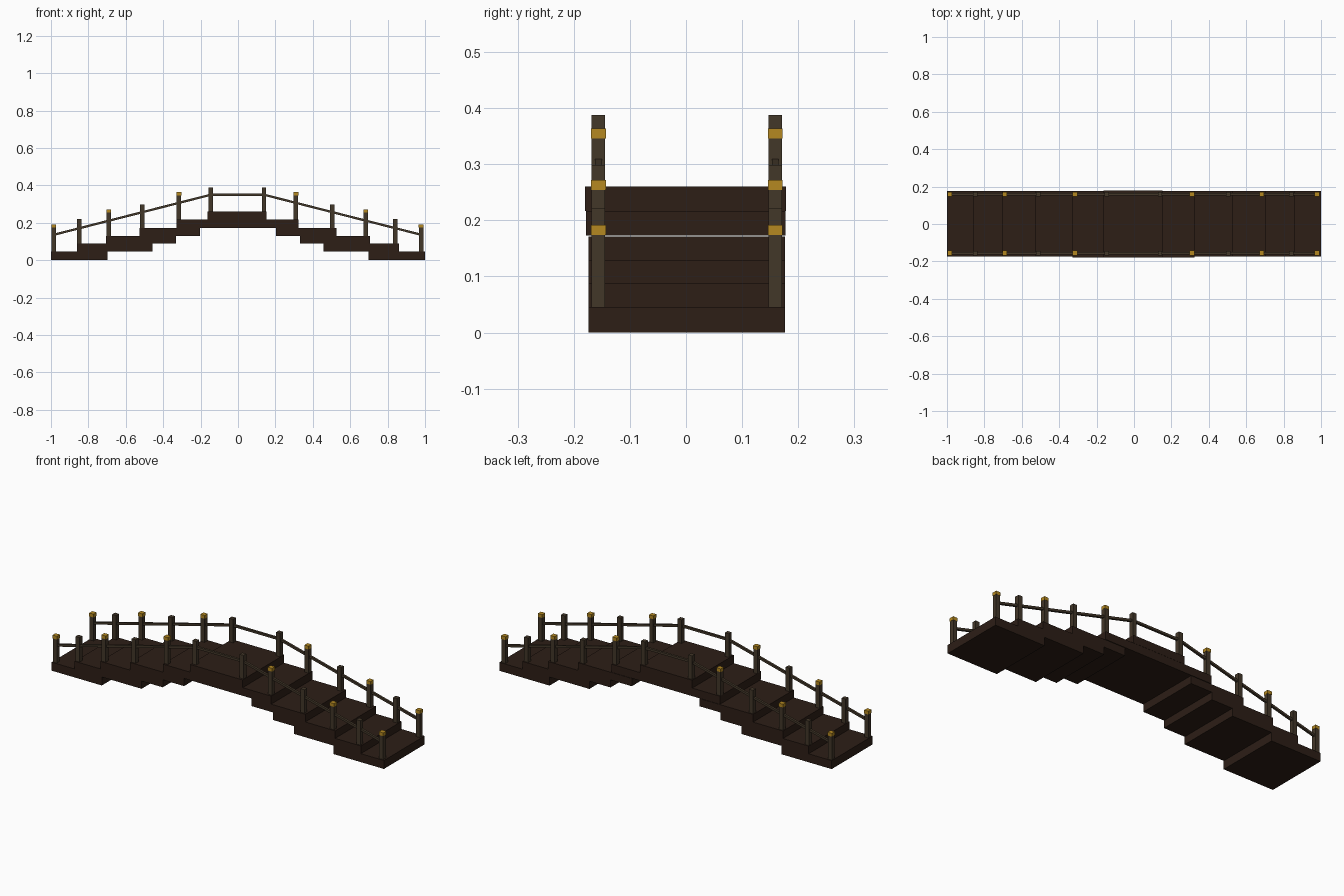
import bpy
import math

if "Cube" in bpy.data.objects:
    bpy.data.objects.remove(bpy.data.objects["Cube"])


def material(name, rgb):
    m = bpy.data.materials.new(name)
    m.diffuse_color = (*rgb, 1)
    m.use_nodes = True
    m.node_tree.nodes["Principled BSDF"].inputs["Base Color"].default_value = m.diffuse_color
    return m


DECK = material("dark_wood", (0.026, 0.013, 0.008))
POST = material("post_wood", (0.055, 0.038, 0.022))
GOLD = material("gold", (0.46, 0.25, 0.015))


def box(name, x, y, z, mat):
    """Box from (min, max) ranges on each axis."""
    bpy.ops.mesh.primitive_cube_add(
        size=1, location=[(a + b) / 2 for a, b in (x, y, z)])
    o = bpy.context.object
    o.name = name
    o.scale = [b - a for a, b in (x, y, z)]
    bpy.ops.object.transform_apply(location=False, rotation=False, scale=True)
    o.data.materials.append(mat)
    return o


def rail(name, x0, z0, x1, z1, y):
    """Thin square bar between two points in the xz plane."""
    dx, dz = x1 - x0, z1 - z0
    length, t = math.hypot(dx, dz), 0.006
    o = box(name, (-length / 2, length / 2), (-t, t), (-t, t), POST)
    o.location = ((x0 + x1) / 2, y, (z0 + z1) / 2)
    o.rotation_euler.y = -math.atan2(dz, dx)


# Stepped deck slabs climbing from both ends: outer x, inner x, bottom, top
steps = [(1.0, 0.698, 0.0, 0.046), (0.861, 0.458, 0.046, 0.088),
         (0.707, 0.331, 0.088, 0.129), (0.527, 0.203, 0.129, 0.171)]
for side, s in (("left", -1), ("right", 1)):
    for i, (xo, xi, z0, z1) in enumerate(steps):
        box(f"{side}_step_{i + 1}", sorted((s * xo, s * xi)),
            (-0.174, 0.176), (z0, z1), DECK)

# Central span and crown slab
box("central_span", (-0.328, 0.324), (-0.178, 0.177), (0.173, 0.217), DECK)
box("crown_slab", (-0.162, 0.153), (-0.18, 0.178), (0.217, 0.26), DECK)

# Posts: x on left, x on right, base, top; every other one has a gold cap
posts = [(-0.985, 0.979, 0.046, 0.192), (-0.848, 0.842, 0.088, 0.221),
         (-0.691, 0.683, 0.129, 0.272), (-0.511, 0.505, 0.171, 0.299),
         (-0.316, 0.310, 0.217, 0.364), (-0.145, 0.139, 0.26, 0.388)]
r = 0.012
for row, y in (("front", -0.156), ("back", 0.159)):
    for i, p in enumerate(posts):
        z0, z1 = p[2], p[3]
        capped = i % 2 == 0
        for side, x in (("left", p[0]), ("right", p[1])):
            top = z1 - 0.018 if capped else z1
            name = f"{row}_{side}_post_{i + 1}"
            box(name, (x - r, x + r), (y - r, y + r), (z0, top), POST)
            if capped:
                c = r + 0.001
                box(name + "_cap", (x - c, x + c), (y - c, y + c), (top, z1), GOLD)
    # Handrail: two slopes and a level middle
    rail(f"{row}_left_rail", -0.985, 0.136, -0.145, 0.35, y)
    rail(f"{row}_middle_rail", -0.145, 0.35, 0.139, 0.35, y)
    rail(f"{row}_right_rail", 0.139, 0.35, 0.979, 0.136, y)
